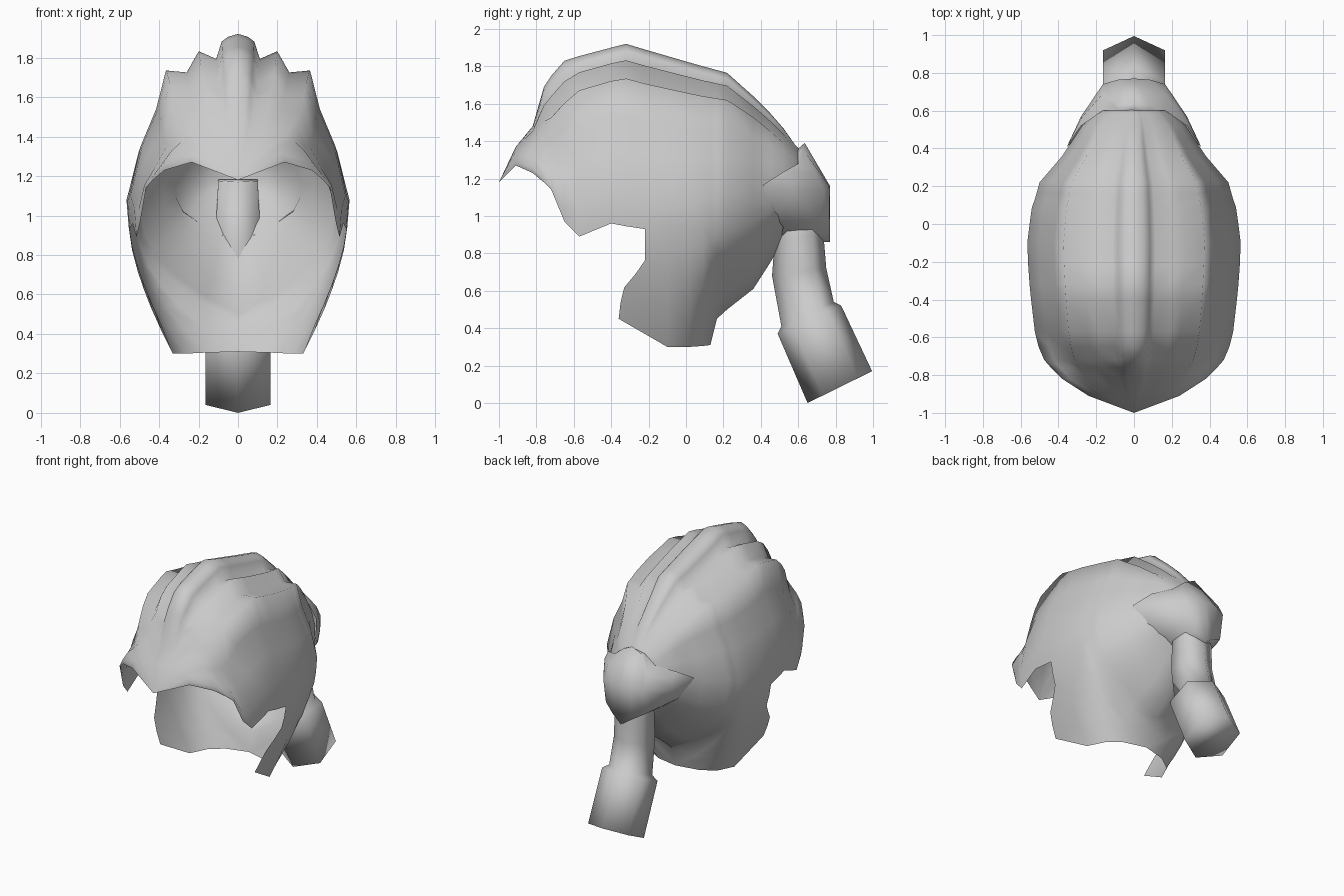
import bpy, bmesh, math

mat = bpy.data.materials.new("grey hair")
mat.diffuse_color = (0.6, 0.6, 0.6, 1)


def finish(name, bm, angle=180):
    """Weld, orient and smooth a part."""
    bmesh.ops.remove_doubles(bm, verts=bm.verts, dist=0.0005)
    bmesh.ops.dissolve_degenerate(bm, edges=bm.edges, dist=0.0005)
    bmesh.ops.recalc_face_normals(bm, faces=bm.faces)
    me = bpy.data.meshes.new(name)
    bm.to_mesh(me)
    bm.free()
    me.materials.append(mat)
    ob = bpy.data.objects.new(name, me)
    bpy.context.collection.objects.link(ob)
    bpy.ops.object.select_all(action='DESELECT')
    ob.select_set(True)
    bpy.context.view_layer.objects.active = ob
    bpy.ops.object.shade_smooth_by_angle(angle=math.radians(angle))
    return ob


def skin(bm, rows, closed=False):
    """Bridge consecutive rows; rows of unequal length share their first points."""
    vs = [[bm.verts.new(p) for p in r] for r in rows]
    for a, b in zip(vs, vs[1:]):
        n = min(len(a), len(b))
        for i in range(n if closed else n - 1):
            k = (i + 1) % n
            bm.faces.new((a[i], a[k], b[k], b[i]))
    return vs


# Scalp shell: cross-sections (y, top z, side z, half width)
FRONT = [
    (-1.00, 1.18, 1.18, 0.0), (-0.91, 1.37, 1.27, 0.24),
    (-0.82, 1.48, 1.23, 0.38), (-0.76, 1.69, 1.18, 0.44),
    (-0.72, 1.75, 1.14, 0.475), (-0.65, 1.83, 0.97, 0.505),
    (-0.57, 1.855, 0.89, 0.525), (-0.40, 1.90, 0.96, 0.545),
    (-0.32, 1.92, 0.945, 0.553),
]
# ... continued to the back with (bottom z, bottom half width)
BACK = [
    (-0.22, 1.89, 0.93, 0.56, 0.45, 0.39), (-0.10, 1.855, 0.94, 0.565, 0.30, 0.33),
    (0.02, 1.82, 0.95, 0.55, 0.30, 0.27), (0.09, 1.80, 0.96, 0.54, 0.305, 0.17),
    (0.13, 1.79, 0.97, 0.525, 0.31, 0.0), (0.165, 1.78, 0.98, 0.515, 0.45, 0.0),
    (0.22, 1.765, 1.00, 0.50, 0.50, 0.0), (0.36, 1.64, 1.05, 0.38, 0.61, 0.0),
    (0.45, 1.55, 1.08, 0.32, 0.75, 0.0), (0.52, 1.47, 1.12, 0.275, 0.87, 0.0),
    (0.58, 1.385, 1.15, 0.21, 1.00, 0.0), (0.62, 1.34, 1.17, 0.15, 1.08, 0.0),
    (0.65, 1.18, 1.18, 0.0, 1.18, 0.0),
]
# Stepped locks on the crown: (width fraction, height fraction)
STEPS = [(0, 1), (.09, .985), (.15, .96), (.20, .87), (.36, .91), (.47, .80),
         (.66, .81), (.75, .61), (.89, .42), (1, .15), (.98, 0)]
PLAIN = [1, .99, .975, .955, .91, .86, .76, .66, .46, .18, 0]
LOWER = [.18, .35, .5, .65, .82, 1]
LOCK = [0, 0, -.05, -.11, -.13, -.14]      # forward sweep of the side lock
ROUND = {-.82: 1.2, -.76: 2.3, -.72: 2.1, -.65: 1.45}   # rounder brow sections


def section(s):
    y, top, mid, w = s[:4]
    r = max(0, min(1, (y + .86) / .16, (.56 - y) / .15))
    pts = []
    for (fx, fz), pz in zip(STEPS, PLAIN):
        f = (fz * r + pz * (1 - r)) ** ROUND.get(y, 1)
        pts.append((fx * w, y, mid + (top - mid) * f))
    if len(s) > 4:
        low, xb = s[4:]
        p = 1.4 + 0.6 * (1 - xb / .4)
        for t, sweep in zip(LOWER, LOCK):
            dy = sweep if y < -.2 else 0
            pts.append((xb + (w * .98 - xb) * (1 - t ** p), y + dy, mid + (low - mid) * t))
    return pts


bm = bmesh.new()
half = [section(s) for s in FRONT + BACK]
for sx in (1, -1):
    skin(bm, [[(sx * x, y, z) for x, y, z in row] for row in half])
finish("scalp_hair", bm)

# Knot: a hood open towards the head, strips (y, z) from wing tip to wing tip
tip = [(.41, 1.165)] * 5
wing = [(.52, 1.235), (.56, 1.20), (.57, 1.13), (.53, 1.04), (.46, 1.02)]
side = [(.60, 1.28), (.69, 1.23), (.74, 1.14), (.71, .96), (.52, .94)]
inner = [(.60, 1.345), (.63, 1.35), (.765, 1.16), (.75, .91), (.51, .90)]
core = [(.60, 1.36), (.635, 1.39), (.77, 1.16), (.77, .86), (.50, .87)]
loops = [(.355, tip), (.28, wing), (.165, side), (.08, inner), (0, core)]
loops += [(-x, l) for x, l in loops[-2::-1]]
bm = bmesh.new()
skin(bm, [[(x, y, z) for y, z in l] for x, l in loops])
finish("hair_knot", bm)

# Ponytail: six-sided rings (front y, front z, back y, back z, half width)
RINGS = [(.53, 1.17, .70, 1.19, .10), (.475, .88, .735, .90, .115),
         (.46, .68, .75, .72, .115), (.51, .41, .79, .54, .125),
         (.49, .37, .83, .52, .165), (.65, 0, .995, .17, .165)]


def ring(fy, fz, by, bz, w):
    at = lambda x, t: (x, fy + (by - fy) * t, fz + (bz - fz) * t)
    return [at(0, 0), at(w, .24), at(w, .78), at(0, 1), at(-w, .78), at(-w, .24)]


bm = bmesh.new()
vs = skin(bm, [ring(*r) for r in RINGS], closed=True)
bm.faces.new(vs[0])
bm.faces.new(vs[-1])
finish("ponytail", bm)
